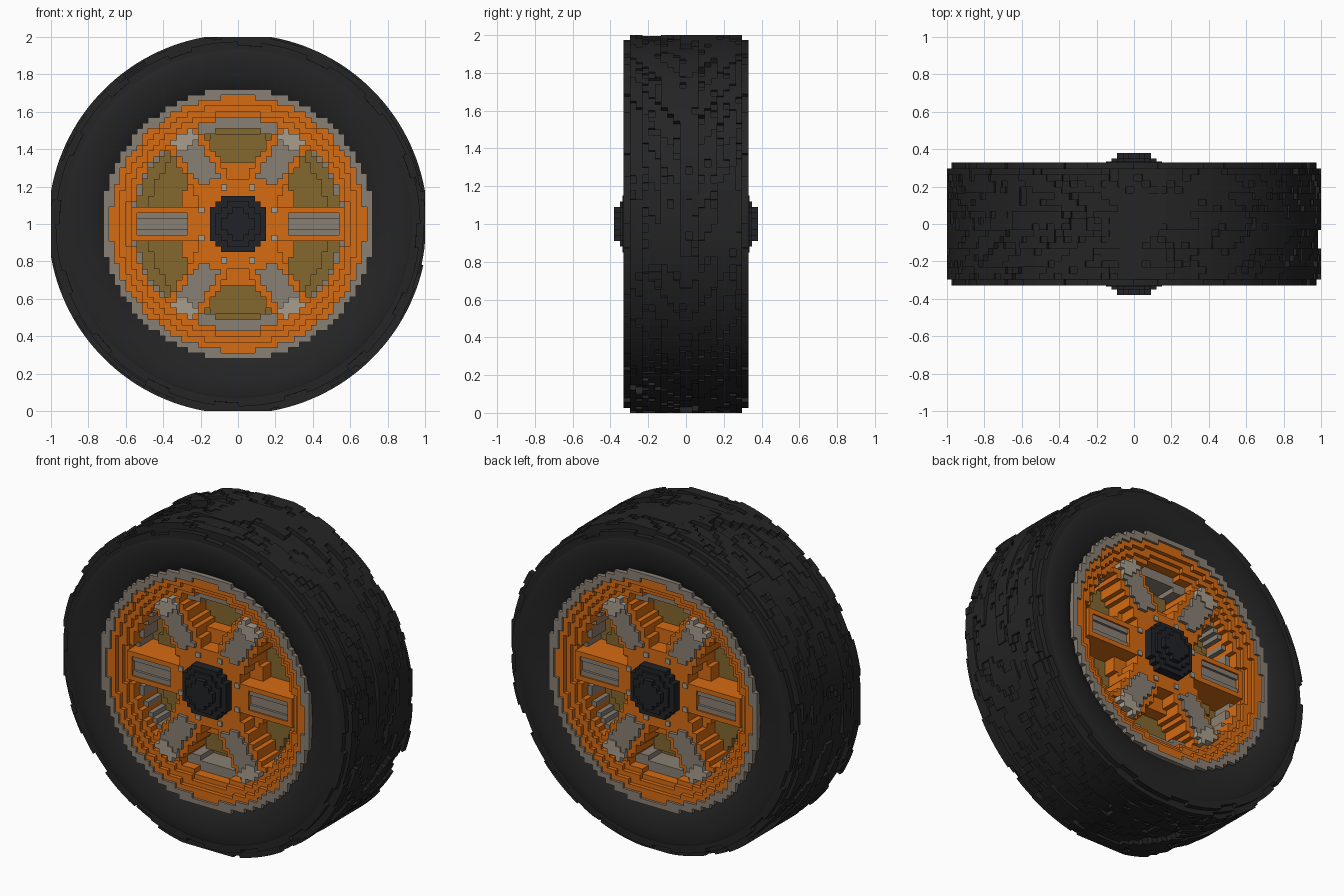
import bpy, bmesh, math, random

if "Cube" in bpy.data.objects:
    bpy.data.objects.remove(bpy.data.objects["Cube"])

random.seed(4)


def material(name, col):
    m = bpy.data.materials.new(name)
    m.diffuse_color = (*col, 1)
    m.use_nodes = True
    m.node_tree.nodes["Principled BSDF"].inputs["Base Color"].default_value = m.diffuse_color
    return m


RUBBER = material("black rubber", (0.018, 0.018, 0.018))
CAP = material("blue black cap", (0.014, 0.016, 0.019))
ORANGE = material("orange", (0.66, 0.145, 0.006))
GREY = material("warm grey", (0.25, 0.215, 0.175))
PALE = material("pale grey", (0.39, 0.34, 0.27))
GOLD = material("dull gold", (0.23, 0.135, 0.028))


def add_object(name, bm, mat, mirror=False):
    bmesh.ops.remove_doubles(bm, verts=bm.verts, dist=1e-5)
    bmesh.ops.dissolve_degenerate(bm, edges=bm.edges, dist=1e-5)
    me = bpy.data.meshes.new(name)
    bm.to_mesh(me)
    bm.free()
    me.materials.append(mat)
    ob = bpy.data.objects.new(name, me)
    bpy.context.collection.objects.link(ob)
    if mirror:
        mod = ob.modifiers.new("other side", 'MIRROR')
        mod.use_axis = (False, True, False)
        mod.use_clip = False
    return ob


CORNERS = [(0, 0), (1, 0), (1, 1), (0, 1)]
SIDES = [(0, -1), (1, 0), (0, 1), (-1, 0)]


def stepped_surface(cells, wanted, place, low, wrap=None):
    """Block surface: a flat top per cell and walls down to lower neighbours."""
    bm = bmesh.new()

    def quad(pts):
        bm.faces.new([bm.verts.new(place(*p)) for p in pts])

    for (i, j), (part, h) in cells.items():
        if part != wanted:
            continue
        c = [(i + a, j + b) for a, b in CORNERS]
        quad([(*p, h) for p in c])
        for k, (di, dj) in enumerate(SIDES):
            ni = (i + di) % wrap if wrap else i + di
            nh = cells.get((ni, j + dj), (None, low))[1]
            if nh < h:
                a, b = c[k], c[(k + 1) % 4]
                quad([(*b, h), (*a, h), (*a, nh), (*b, nh)])
    return bm


# ---- Rim, spokes, hub and disc: which part and how far out at each point
SPOKES = [math.radians(a) for a in (0, 57, 123, 180, 237, 303)]


def wheel_rule(x, z):
    r = math.hypot(x, z)
    if r > 0.725:
        return None
    if r < 0.16:
        return "hub_cap", 0.38 if r < 0.08 else 0.35 if r < 0.12 else 0.335
    if r > 0.68:
        return "rim_edge", 0.325
    for limit, h in ((0.64, 0.31), (0.60, 0.285), (0.57, 0.26)):
        if r > limit:
            return "rim_ring", h
    for k, a in enumerate(SPOKES):
        u = x * math.cos(a) + z * math.sin(a)
        v = abs(z * math.cos(a) - x * math.sin(a))
        if u < 0.12 or v > 0.1:
            continue
        if k % 3 == 0:
            if 0.27 < u < 0.54 and v < 0.06:
                return "spoke_inlay", 0.255 if v < 0.02 else 0.27
        elif v < 0.065 and u > 0.27:
            return ("spoke_inlay", 0.30) if u < 0.49 else ("spoke_tip", 0.31)
        if r > 0.24:
            return "spokes", 0.28
    if r < 0.24:
        for k in range(8):
            a = math.radians(22.5 + 45 * k)
            if math.hypot(x - 0.2 * math.cos(a), z - 0.2 * math.sin(a)) < 0.018:
                return "bolts", 0.29
        return "hub", 0.28
    if r < 0.33:
        return "hub", 0.18
    if r > 0.55 or (abs(x) < 0.25 and r > 0.51):
        return "barrel_lip", 0.2
    return "brake_disc", 0.10 if r < 0.49 else 0.07


CELL = 0.03
wheel = {}
for i in range(-25, 25):
    for j in range(-25, 25):
        hit = wheel_rule((i + 0.5) * CELL, (j + 0.5) * CELL)
        if hit:
            wheel[i, j] = hit


def wheel_place(i, j, h):
    return i * CELL, -h, 1 + j * CELL


for part, mat in (("hub_cap", CAP), ("rim_edge", GREY), ("rim_ring", ORANGE),
                  ("spokes", ORANGE), ("spoke_inlay", GREY), ("spoke_tip", PALE),
                  ("bolts", PALE), ("hub", ORANGE), ("barrel_lip", GREY),
                  ("brake_disc", GOLD)):
    add_object(part, stepped_surface(wheel, part, wheel_place, 0.2), mat, True)
# The mirror works about each object's origin, which lies on y = 0

# ---- Smooth tyre sidewall, turned about the axle
PROFILE = [(0.62, 0.20), (0.68, 0.265), (0.73, 0.30), (0.79, 0.32),
           (0.86, 0.33), (0.92, 0.33), (0.95, 0.32), (0.96, 0.28)]
N = 96
bm = bmesh.new()
rings = [[bm.verts.new((r * math.cos(2 * math.pi * k / N), -y,
                        1 + r * math.sin(2 * math.pi * k / N)))
          for k in range(N)] for r, y in PROFILE]
for a, b in zip(rings, rings[1:]):
    for k in range(N):
        n = (k + 1) % N
        f = bm.faces.new((a[k], b[k], b[n], a[n]))
        f.smooth = True
add_object("tyre_sidewall", bm, RUBBER, True)

# ---- Stepped tread blocks in a loose chevron
SEG, HALF, STEP = 144, 10, 0.033
levels, tread = {}, {}
for i in range(SEG):
    for j in range(-HALF, HALF):
        side = abs(j + 0.5)
        if side > 9:
            h = 0.975 if (i // 3) % 3 else 0.955
        else:
            block = (int(i + side * 1.0) % SEG // 4, (j + HALF) // 3)
            if block not in levels:
                levels[block] = random.choice((0.985, 0.995, 1.005, 1.015, 1.015))
            h = levels[block]
            if random.random() < 0.12:
                h -= 0.012
        tread[i, j] = ("tread", h)


def tread_place(i, j, h):
    a = -2 * math.pi * i / SEG
    x, z = (max(-1, min(1, h * f(a))) for f in (math.cos, math.sin))
    return x, j * STEP, 1 + z


add_object("tyre_tread", stepped_surface(tread, "tread", tread_place, 0.93, SEG), RUBBER)
